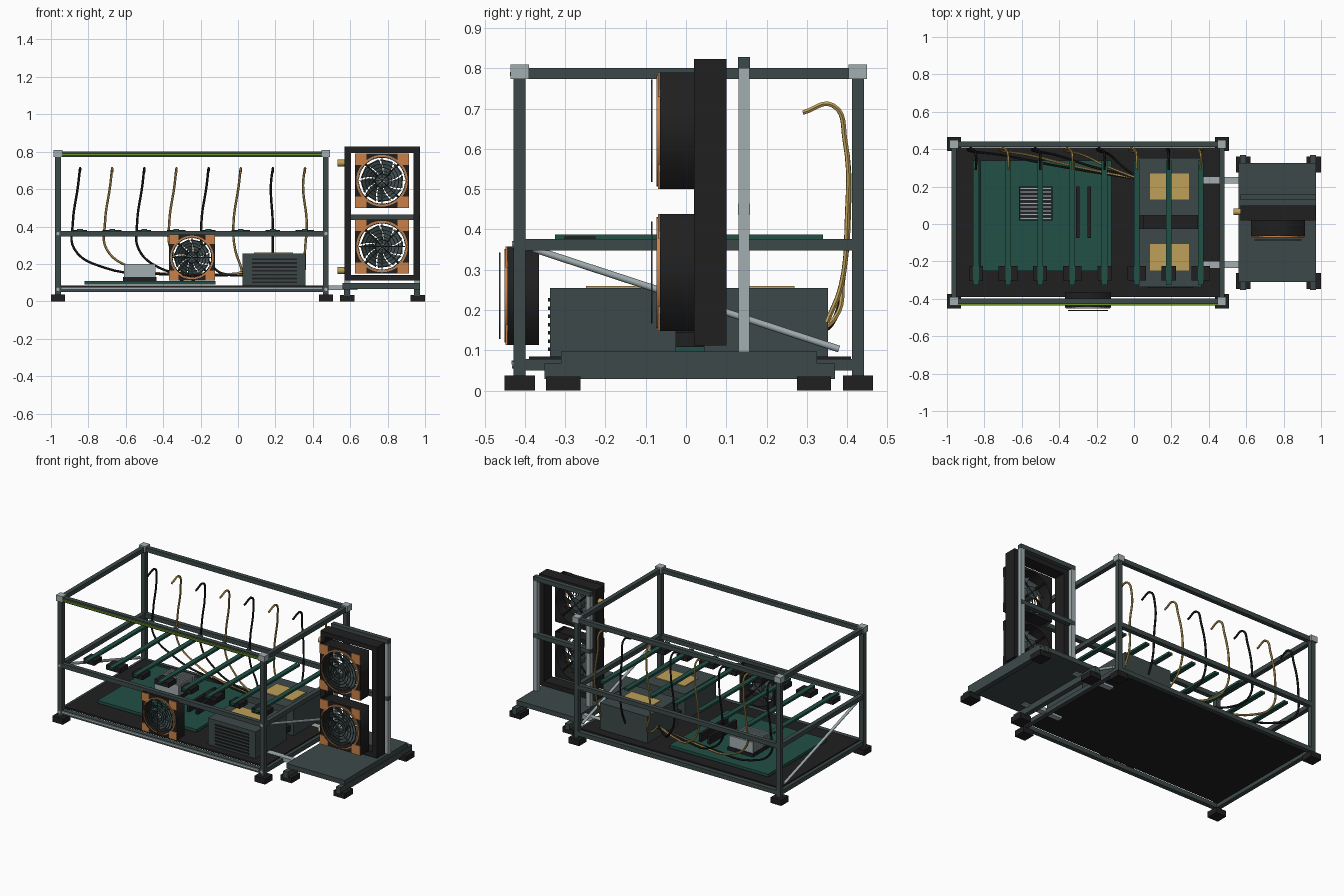
import bpy, bmesh, math
from mathutils import Vector

old = bpy.data.objects.get("Cube")
if old:
    bpy.data.objects.remove(old, do_unlink=True)


def material(name, r, g, b):
    m = bpy.data.materials.new(name)
    m.use_nodes = True
    m.diffuse_color = (r, g, b, 1)
    m.node_tree.nodes["Principled BSDF"].inputs["Base Color"].default_value = (r, g, b, 1)
    return m


GREY = material("slate grey", .046, .066, .066)
SILVER = material("silver", .36, .42, .44)
BLACK = material("black", .014, .014, .014)
GREEN = material("board green", .015, .08, .06)
ORANGE = material("copper orange", .58, .22, .07)
GOLD = material("gold", .52, .35, .1)
LIME = material("lime strip", .16, .3, .02)


def finish(name, bm, mat):
    mesh = bpy.data.meshes.new(name)
    bm.to_mesh(mesh)
    bm.free()
    mesh.materials.append(mat)
    ob = bpy.data.objects.new(name, mesh)
    bpy.context.collection.objects.link(ob)
    return ob


def box(name, xs, ys, zs, mat):
    """Box from (low, high) pairs."""
    bm = bmesh.new()
    bmesh.ops.create_cube(bm, size=1)
    for v in bm.verts:
        v.co = [sum(p) / 2 + c * (p[1] - p[0]) for p, c in zip((xs, ys, zs), v.co)]
    return finish(name, bm, mat)


def about(c, w):
    return (c - w / 2, c + w / 2)


def rod(name, a, b, radius, mat, sides=16):
    a, b = Vector(a), Vector(b)
    bm = bmesh.new()
    bmesh.ops.create_cone(bm, cap_ends=True, segments=sides, radius1=radius,
                          radius2=radius, depth=(b - a).length)
    turn = (b - a).to_track_quat('Z', 'Y').to_matrix()
    for v in bm.verts:
        v.co = turn @ v.co + (a + b) / 2
    return finish(name, bm, mat)


def to_mesh(ob):
    bpy.ops.object.select_all(action='DESELECT')
    bpy.context.view_layer.objects.active = ob
    ob.select_set(True)
    bpy.ops.object.convert(target='MESH')


def curve_object(name, mat, dims):
    cu = bpy.data.curves.new(name, 'CURVE')
    cu.dimensions = dims
    cu.materials.append(mat)
    ob = bpy.data.objects.new(name, cu)
    bpy.context.collection.objects.link(ob)
    return ob, cu


def cable(name, pts, radius, mat):
    ob, cu = curve_object(name, mat, '3D')
    cu.bevel_depth, cu.bevel_resolution, cu.resolution_u = radius, 1, 6
    cu.use_fill_caps = True
    sp = cu.splines.new('BEZIER')
    sp.bezier_points.add(len(pts) - 1)
    for p, co in zip(sp.bezier_points, pts):
        p.co = co
        p.handle_left_type = p.handle_right_type = 'AUTO'
    to_mesh(ob)


def plate_xz(name, loops, centre, depth, mat):
    """Plate in the xz plane; later loops cut holes in the first."""
    ob, cu = curve_object(name, mat, '2D')
    cu.fill_mode, cu.extrude = 'BOTH', depth / 2
    for loop in loops:
        sp = cu.splines.new('POLY')
        sp.points.add(len(loop) - 1)
        for p, (u, w) in zip(sp.points, loop):
            p.co = (u, w, 0, 1)
        sp.use_cyclic_u = True
    ob.location = centre
    ob.rotation_euler = (math.pi / 2, 0, 0)
    to_mesh(ob)


def circle(r, n=48):
    return [(r * math.cos(i * math.tau / n), r * math.sin(i * math.tau / n)) for i in range(n)]


def fan(name, x, y0, y1, z, size):
    """Square fan facing -y, with open blades and a wire grille."""
    h = size / 2
    square = [(-h, -h), (h, -h), (h, h), (-h, h)]
    plate_xz(name + "_housing", [square, circle(h * .92)], (x, (y0 + y1) / 2, z), y1 - y0, BLACK)
    plate_xz(name + "_ring", [circle(h * .95), circle(h * .88)], (x, y0 - .004, z), .008, ORANGE)
    for sx in (-1, 1):
        for sz in (-1, 1):
            box(name + "_corner_pad", about(x + sx * h * .79, h * .42), (y0 - .005, y0),
                about(z + sz * h * .79, h * .42), ORANGE)
            rod(name + "_rear_strut", (x, y1 - .008, z),
                (x + sx * h * .66, y1 - .008, z + sz * h * .66), .006, BLACK, 6)
    # swept blades
    bm = bmesh.new()
    blades, steps = 9, 4
    for b in range(blades):
        rows = []
        for s in range(steps + 1):
            r = h * (.2 + .6 * s / steps)
            a = math.tau * b / blades + .35 * s / steps
            rows.append([bm.verts.new((x + r * math.cos(a + d), y0 + .025 + t, z + r * math.sin(a + d)))
                         for d, t in ((0, 0), (.6, .025))])
        for p, q in zip(rows, rows[1:]):
            bm.faces.new((p[0], p[1], q[1], q[0]))
    finish(name + "_blades", bm, GREY)
    rod(name + "_hub", (x, y0 + .01, z), (x, y1 - .004, z), h * .27, GREY, 32)
    rod(name + "_hub_cap", (x, y0 + .004, z), (x, y0 + .01, z), h * .1, SILVER, 24)
    # wire grille standing off the front
    gy = y0 - .02
    for k in range(2, 8):
        r = h * .125 * k
        plate_xz(name + "_grille_ring", [circle(r), circle(r - .004)], (x, gy, z), .004, GREY)
    for k in range(8):
        a = math.tau * k / 8
        rod(name + "_grille_spoke", (x, gy, z),
            (x + h * .87 * math.cos(a), gy, z + h * .87 * math.sin(a)), .002, GREY, 6)


# main open frame
X, Y = (-.9625, .47), (-.413, .427)
T = .03
for x in X:
    for y in Y:
        box("frame_post", about(x, T), about(y, T), (.035, .78), GREY)
        box("frame_foot", about(x, .075), about(y, .075), (0, .037), BLACK)
        box("corner_cap", about(x, .046), about(y, .046), (.773, .81), SILVER)
for z in (.064, .362, .787):
    for y in Y:
        box("long_rail", X, about(y, .028), about(z, .028), GREY)
    for x in X:
        box("side_rail", about(x, .028), Y, about(z, .028), GREY)
        if z < .5:
            rod("rail_bolt", (x, Y[0] - .019, z), (x, Y[0], z), .009, SILVER)
box("light_strip", (X[0] + .02, X[1] - .02), (-.437, -.427), about(.786, .01), LIME)
box("lower_trim", (X[0] + .02, X[1] - .02), (-.433, -.427), about(.07, .01), SILVER)
box("base_plate", (-.955, .462), (-.39, .41), (.074, .085), BLACK)
for x in X:
    rod("diagonal_brace", (x, -.38, .352), (x, .38, .103), .0085, SILVER)

# circuit board with heatsink and memory
box("circuit_board", (-.82, -.12), (-.25, .34), (.09, .108), GREEN)
box("heatsink_base", (-.615, -.435), (.02, .2), (.108, .13), BLACK)
for i in range(9):
    box("heatsink_fin", (-.61, -.44), about(.03 + i * .02, .011), (.13, .2), SILVER)
for x in (-.30, -.24):
    box("memory_stick", about(x, .018), (-.075, .2), (.108, .16), BLACK)

# twin power supplies with top labels and front vents
for lo, hi, label in ((-.338, -.025, -.178), (.045, .353, .2)):
    box("power_supply", (.025, .362), (lo, hi), (.085, .255), GREY)
    box("supply_label", (.085, .295), about(label, .14), (.255, .26), GOLD)
box("supply_gap_block", (.05, .34), (-.025, .045), (.108, .145), BLACK)
for i in range(7):
    box("supply_vent", (.075, .315), (-.343, -.338), about(.102 + i * .0205, .009), BLACK)

# cross bars with clips, and a cable hanging behind each one
for i in range(8):
    x = -.845 + i * .1718
    box("cross_bar", about(x, .03), (-.325, .34), (.374, .388), GREEN)
    box("bar_clip", about(x, .075 + .025 * (i % 2)), (-.302, -.225), (.352, .382), BLACK)
    path = [(x, .29, .69), (x, .365, .708), (x - .01, .395, .62)]
    if i < 6:
        end = .03
        run = end - x
        path += [(x - .038, .403, .42), (x - .03, .39, .28),
                 (x + run * .15, .37, .18), (x + run * .5, .31, .145), (end, .24, .14 + .004 * i)]
    else:
        path += [(x + .01 * (i - 6), .4, .42), (x, .385, .26), (x, .35, .17)]
    cable("cable", path, .0065, GOLD if i % 2 else BLACK)

fan("front_fan", -.246, -.443, -.365, .235, .245)

# cooling stand: base, feet and links to the main frame
for x in (.583, .958):
    box("stand_runner", about(x, .032), (-.352, .37), (.028, .067), GREY)
    for y in (-.305, .318):
        box("stand_foot", about(x + .002, .078), about(y, .085), (0, .035), BLACK)
    box("stand_post", about(x, .028), about(.144, .028), (.097, .8), SILVER)
box("stand_plate", (.56, .972), (-.31, .325), (.067, .097), GREY)
for z in (.45, .814):
    box("stand_crossbar", (.569, .972), about(.144, .03), about(z, .028), GREY)
for y in (-.218, .235):
    box("link_bar", (.365, .64), about(y, .035), (.06, .086), SILVER)

# radiator surround with two fans and inlet fittings
R = (.02, .1)
for x in (.586, .954):
    box("radiator_side", about(x, .034), R, (.112, .823), BLACK)
for z in (.127, .808):
    box("radiator_end", (.569, .971), R, about(z, .03), BLACK)
for z in (.293, .645):
    fan("radiator_fan", .77, -.065, .02, z, .29)
for z in (.165, .74):
    rod("hose_fitting", (.533, .065, z), (.575, .065, z), .018, GOLD)

# smooth the round parts, keeping hard edges
bpy.ops.object.select_all(action='DESELECT')
for ob in bpy.context.scene.objects:
    if ob.type == 'MESH' and any(k in ob.name for k in ("cable", "hub", "ring", "brace", "fitting")):
        ob.select_set(True)
        bpy.context.view_layer.objects.active = ob
bpy.ops.object.shade_smooth_by_angle()
